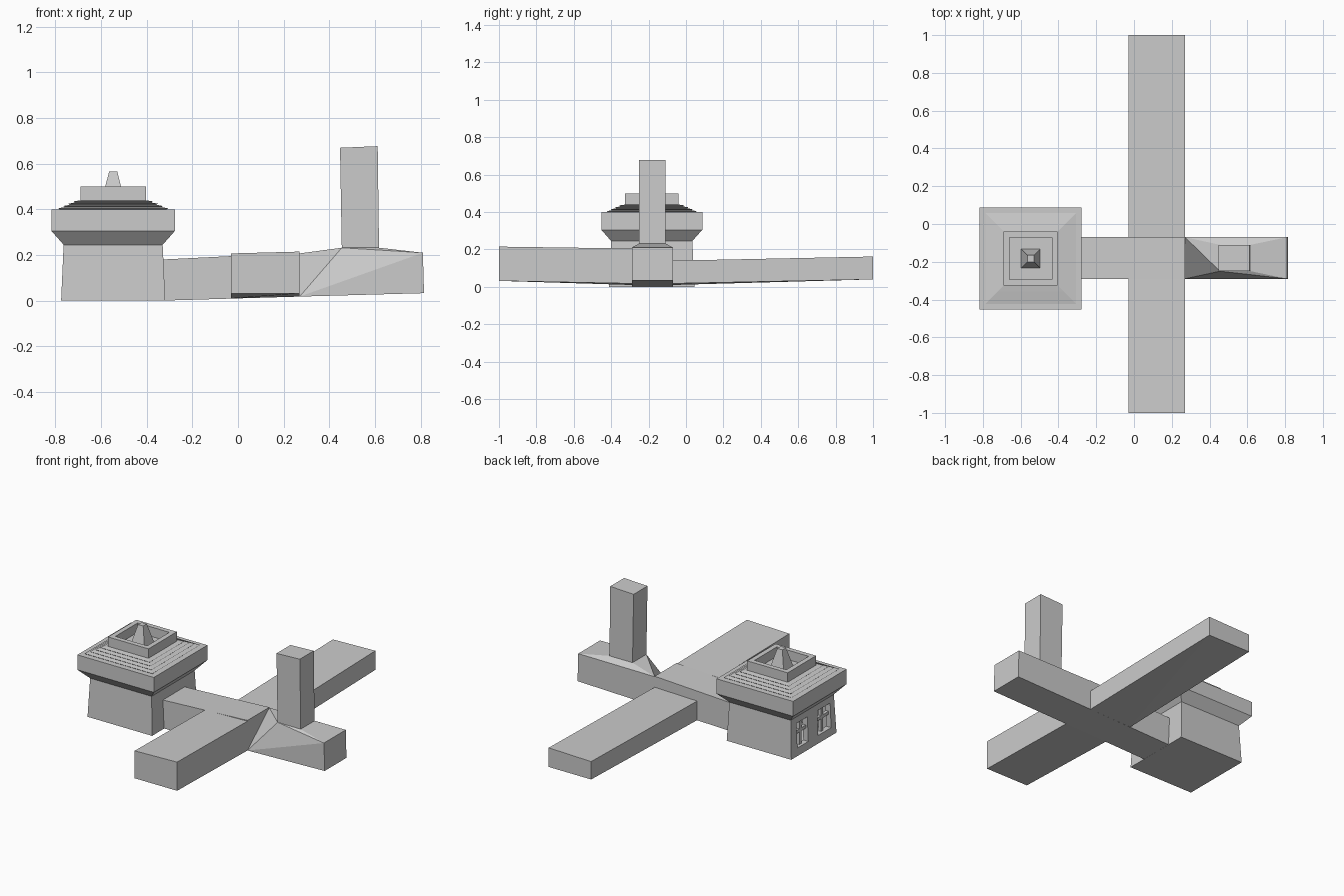
import bpy, bmesh
from mathutils import Vector

cube = bpy.data.objects.get("Cube")
if cube:
    bpy.data.objects.remove(cube)

grey = bpy.data.materials.new("stone_grey")
grey.use_nodes = True
GREY = (0.6, 0.6, 0.6, 1)
grey.diffuse_color = GREY
grey.node_tree.nodes["Principled BSDF"].inputs["Base Color"].default_value = GREY


def finish(name, bm):
    bmesh.ops.recalc_face_normals(bm, faces=bm.faces)
    mesh = bpy.data.meshes.new(name)
    bm.to_mesh(mesh)
    bm.free()
    mesh.materials.append(grey)
    ob = bpy.data.objects.new(name, mesh)
    bpy.context.collection.objects.link(ob)
    return ob


def hull(name, points):
    """Closed convex block around the given corners."""
    bm = bmesh.new()
    for p in points:
        bm.verts.new(p)
    res = bmesh.ops.convex_hull(bm, input=bm.verts)
    loose = [v for v in bm.verts if not v.link_faces]
    bmesh.ops.delete(bm, geom=loose, context='VERTS')
    bmesh.ops.dissolve_limit(bm, angle_limit=0.01, verts=bm.verts, edges=bm.edges)
    return finish(name, bm)


def block(name, x, y, z):
    return hull(name, [(a, b, c) for a in x for b in y for c in z])


def square_loft(profile, cx, cy):
    """Square rings (half width, height) joined into a closed shell."""
    bm = bmesh.new()
    rings = [[bm.verts.new((cx + sx * h, cy + sy * h, z))
              for sx, sy in ((-1, -1), (1, -1), (1, 1), (-1, 1))] for h, z in profile]
    for a, b in zip(rings, rings[1:]):
        for i in range(4):
            j = (i + 1) % 4
            bm.faces.new((a[i], a[j], b[j], b[i]))
    bm.faces.new(rings[0][::-1])
    bm.faces.new(rings[-1])
    return bm


# Tower: battered walls, flared rim, louvred roof and a recessed square drum
CX, CY = -0.547, -0.183
profile = [(0.228, 0), (0.217, 0.245), (0.27, 0.305), (0.27, 0.4)]
for i in range(4):
    h, z = 0.24 - 0.022 * i, 0.4 + 0.01 * i
    profile += [(h - 0.006, z), (h, z + 0.005)]
profile += [(0.143, 0.44), (0.143, 0.5), (0.112, 0.5), (0.112, 0.44)]
tower = square_loft(profile, CX, CY)

# Two window openings in the -x wall, with reveals
windows = [(-0.36, -0.23), (-0.13, -0.02)]
SILL, HEAD = 0.05, 0.205


def wall_faces():
    return [f for f in tower.faces
            if f.normal.x < -0.9 and f.calc_center_median().z < 0.25
            and f.calc_center_median().x < CX - 0.2]


tower.normal_update()
cuts = [(Vector((0, y, 0)), Vector((0, 1, 0))) for w in windows for y in w]
cuts += [(Vector((0, 0, z)), Vector((0, 0, 1))) for z in (SILL, HEAD)]
for co, no in cuts:
    faces = wall_faces()
    geom = faces + list({e for f in faces for e in f.edges}) + list({v for f in faces for v in f.verts})
    bmesh.ops.bisect_plane(tower, geom=geom, plane_co=co, plane_no=no)
    tower.normal_update()
holes = []
for f in wall_faces():
    c = f.calc_center_median()
    if SILL < c.z < HEAD and any(a < c.y < b for a, b in windows):
        holes.append(f)
bmesh.ops.delete(tower, geom=holes, context='FACES')
rim = [e for e in tower.edges if e.is_boundary]
new = bmesh.ops.extrude_edge_only(tower, edges=rim)["geom"]
bmesh.ops.translate(tower, verts=[g for g in new if isinstance(g, bmesh.types.BMVert)], vec=(0.035, 0, 0))
finish("tower", tower)

# Window bars
for i, (a, b) in enumerate(windows):
    m = (a + b) / 2
    block(f"window_mullion_{i}", (-0.755, -0.735), (m - 0.01, m + 0.01), (SILL, HEAD))
    block(f"window_transom_{i}", (-0.755, -0.735), (a, b), (0.13, 0.15))

# Roof spire
finish("spire", square_loft([(0.05, 0.44), (0.018, 0.565)], CX, CY))

# Long body, rising gently away from the tower
FRONT, BACK = -0.29, -0.07
hull("body", [p for y in (FRONT, BACK) for p in
              ((-0.34, y, 0), (0.27, y, 0.018), (0.27, y, 0.21), (-0.34, y, 0.18))])

# Cross arms
def arm(name, y0, y1, bottom0, bottom1, top0, top1):
    hull(name, [p for x, dz in ((-0.03, -0.008), (0.27, 0)) for p in
                ((x, y0, bottom0 + dz), (x, y1, bottom1),
                 (x, y0, top0 + dz), (x, y1, top1 + dz))])


arm("front_arm", FRONT, -1.0, 0.018, 0.032, 0.205, 0.215)
arm("back_arm", BACK, 1.0, 0.018, 0.04, 0.14, 0.162)

# Shoulder under the chimney, with one collapsed corner
CHX, CHY = (0.455, 0.618), (-0.25, -0.11)
shoulder = [(0.27, FRONT, 0.018), (0.27, BACK, 0.018), (0.27, BACK, 0.207)]
shoulder += [(0.815, y, 0.033) for y in (FRONT, BACK)]
shoulder += [(0.81, y, 0.21) for y in (FRONT, BACK)]
shoulder += [(x, y, 0.232) for x in CHX for y in CHY]
hull("shoulder", shoulder)

# Chimney, leaning slightly
hull("chimney", [p for y in CHY for p in
                 ((CHX[0], y, 0.22), (CHX[1], y, 0.22), (0.612, y, 0.677), (0.447, y, 0.67))])
